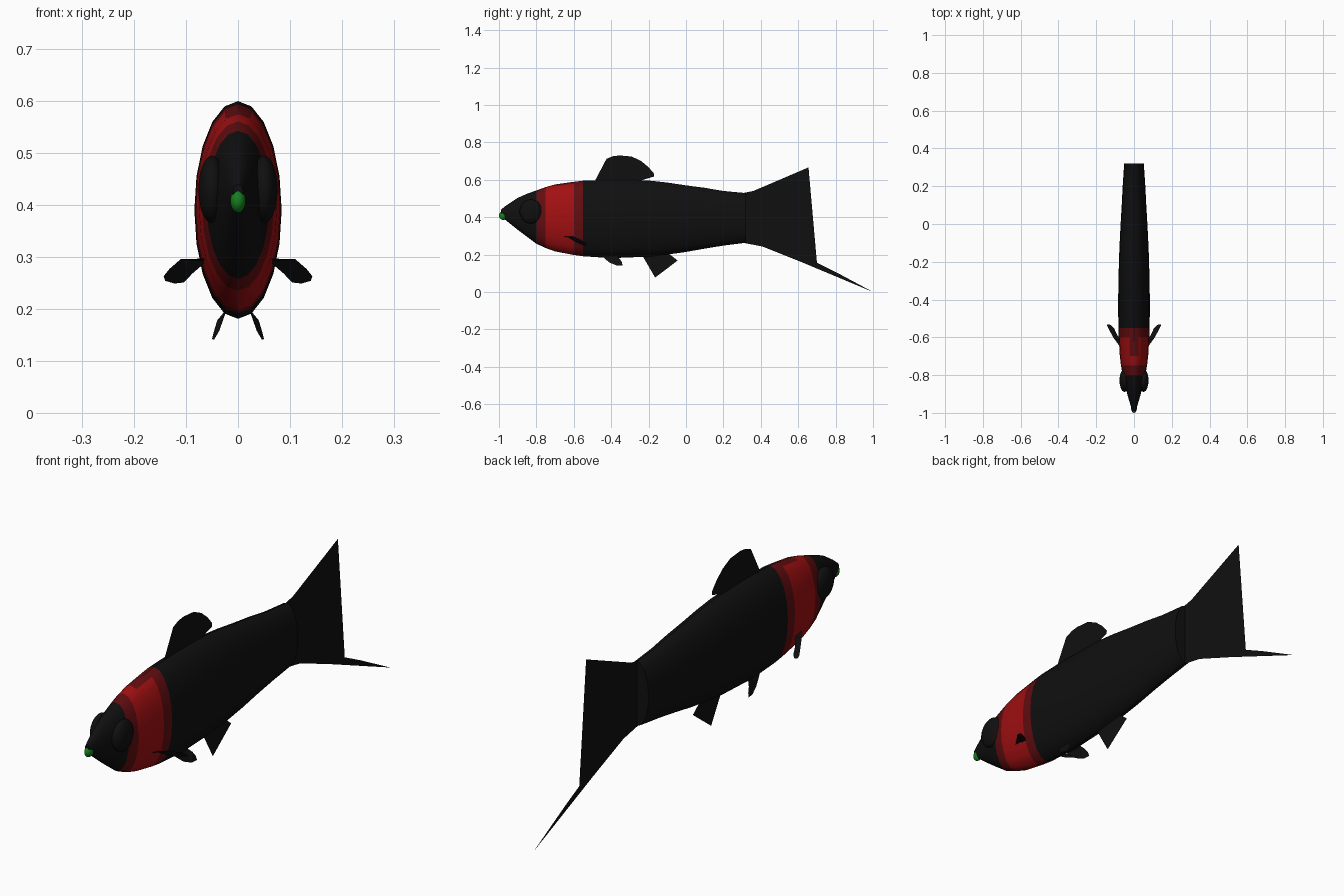
import bpy, bmesh, math


def material(name, rgb):
    m = bpy.data.materials.new(name)
    m.diffuse_color = (*rgb, 1)
    return m


BLACK = material("black", (0.005, 0.005, 0.005))
RED = material("red", (0.36, 0.005, 0.006))
DARK_RED = material("dark red", (0.12, 0.004, 0.005))
GREEN = material("green", (0.008, 0.22, 0.012))


def finish(bm, name, mats, angle=None):
    me = bpy.data.meshes.new(name)
    bm.to_mesh(me)
    bm.free()
    ob = bpy.data.objects.new(name, me)
    bpy.context.collection.objects.link(ob)
    for m in mats:
        me.materials.append(m)
    if angle:
        bpy.ops.object.select_all(action='DESELECT')
        ob.select_set(True)
        bpy.context.view_layer.objects.active = ob
        bpy.ops.object.shade_smooth_by_angle(angle=math.radians(angle))
    return ob


def fin(name, pts):
    """Single flat sheet fin from an outline."""
    bm = bmesh.new()
    f = bm.faces.new([bm.verts.new(p) for p in pts])
    bmesh.ops.triangulate(bm, faces=[f])
    return finish(bm, name, [BLACK])


def fin_yz(name, pts):
    return fin(name, [(0, y, z) for y, z in pts])


def ellipsoid(name, centre, radii, mat):
    bm = bmesh.new()
    bmesh.ops.create_uvsphere(bm, u_segments=14, v_segments=10, radius=1)
    for v in bm.verts:
        v.co = [c + r * p for c, r, p in zip(centre, radii, v.co)]
    return finish(bm, name, [mat], 60)


# Body: elliptical rings (y, top z, bottom z, half width)
STATIONS = [
    (-0.99, 0.440, 0.405, 0.010), (-0.965, 0.460, 0.385, 0.017),
    (-0.90, 0.503, 0.333, 0.036), (-0.85, 0.525, 0.295, 0.048),
    (-0.80, 0.543, 0.258, 0.060), (-0.75, 0.561, 0.235, 0.069),
    (-0.70, 0.575, 0.217, 0.075), (-0.60, 0.589, 0.198, 0.081),
    (-0.55, 0.595, 0.191, 0.083), (-0.40, 0.600, 0.181, 0.084),
    (-0.20, 0.596, 0.189, 0.080), (-0.10, 0.585, 0.200, 0.076),
    (0.00, 0.570, 0.214, 0.071), (0.10, 0.557, 0.232, 0.065),
    (0.20, 0.540, 0.248, 0.060), (0.32, 0.529, 0.263, 0.052)]
N = 20
bm = bmesh.new()
rings = []
for y, top, bot, w in STATIONS:
    mid, h = (top + bot) / 2, (top - bot) / 2
    rings.append([bm.verts.new((w * math.sin(2 * math.pi * i / N), y,
                                mid + h * math.cos(2 * math.pi * i / N)))
                  for i in range(N)])
for a, b in zip(rings, rings[1:]):
    for i in range(N):
        j = (i + 1) % N
        bm.faces.new((a[i], a[j], b[j], b[i]))
bm.faces.new(rings[0])
bm.faces.new(rings[-1])
bmesh.ops.recalc_face_normals(bm, faces=bm.faces)
# Red collar with a darker border
for f in bm.faces:
    c = f.calc_center_median()
    if -0.80 < c.y < -0.55:
        inner = -0.75 < c.y < -0.60 and c.z < 0.57
        f.material_index = 1 if inner else 2
finish(bm, "body", [BLACK, RED, DARK_RED], 40)

# Mouth and eyes
ellipsoid("mouth", (0, -0.977, 0.408), (0.015, 0.023, 0.023), GREEN)
for side, label in ((1, "left"), (-1, "right")):
    ellipsoid(label + "_eye", (side * 0.050, -0.828, 0.43),
              (0.027, 0.062, 0.065), BLACK)

# Tail fin with a wavy rear edge and a long lower sword
rear = [(0.647 + (0.005 if k % 2 else -0.004), 0.63 - 0.03 * k)
        for k in range(15)]
fin_yz("tail_fin", [(0.31, 0.53), (0.36, 0.54), (0.655, 0.666)] + rear +
       [(0.652, 0.187), (0.70, 0.157), (0.80, 0.107), (1.0, 0.0),
        (0.61, 0.163), (0.41, 0.243), (0.31, 0.262)])

# Dorsal and anal fins
fin_yz("dorsal_fin", [
    (-0.49, 0.58), (-0.484, 0.60), (-0.425, 0.712), (-0.39, 0.726),
    (-0.355, 0.73), (-0.29, 0.724), (-0.24, 0.70), (-0.20, 0.667),
    (-0.17, 0.632), (-0.172, 0.617), (-0.235, 0.598), (-0.24, 0.58)])
fin_yz("anal_fin", [(-0.23, 0.20), (-0.227, 0.184), (-0.165, 0.077),
                    (-0.045, 0.168), (-0.10, 0.206), (-0.11, 0.22)])

# Paired pectoral and pelvic fins
PECTORAL = [(0.060, -0.67, 0.297), (0.110, -0.60, 0.296),
            (0.132, -0.56, 0.277), (0.143, -0.538, 0.263),
            (0.140, -0.53, 0.254), (0.122, -0.535, 0.249),
            (0.104, -0.555, 0.251), (0.088, -0.59, 0.268),
            (0.060, -0.63, 0.292)]
PELVIC = [(0.024, -0.45, 0.192), (0.036, -0.41, 0.158),
          (0.046, -0.37, 0.141), (0.050, -0.34, 0.142),
          (0.046, -0.342, 0.158), (0.040, -0.355, 0.178),
          (0.026, -0.37, 0.195)]
for side, label in ((1, "left"), (-1, "right")):
    for part, pts in (("pectoral", PECTORAL), ("pelvic", PELVIC)):
        fin(f"{label}_{part}_fin", [(side * x, y, z) for x, y, z in pts])
